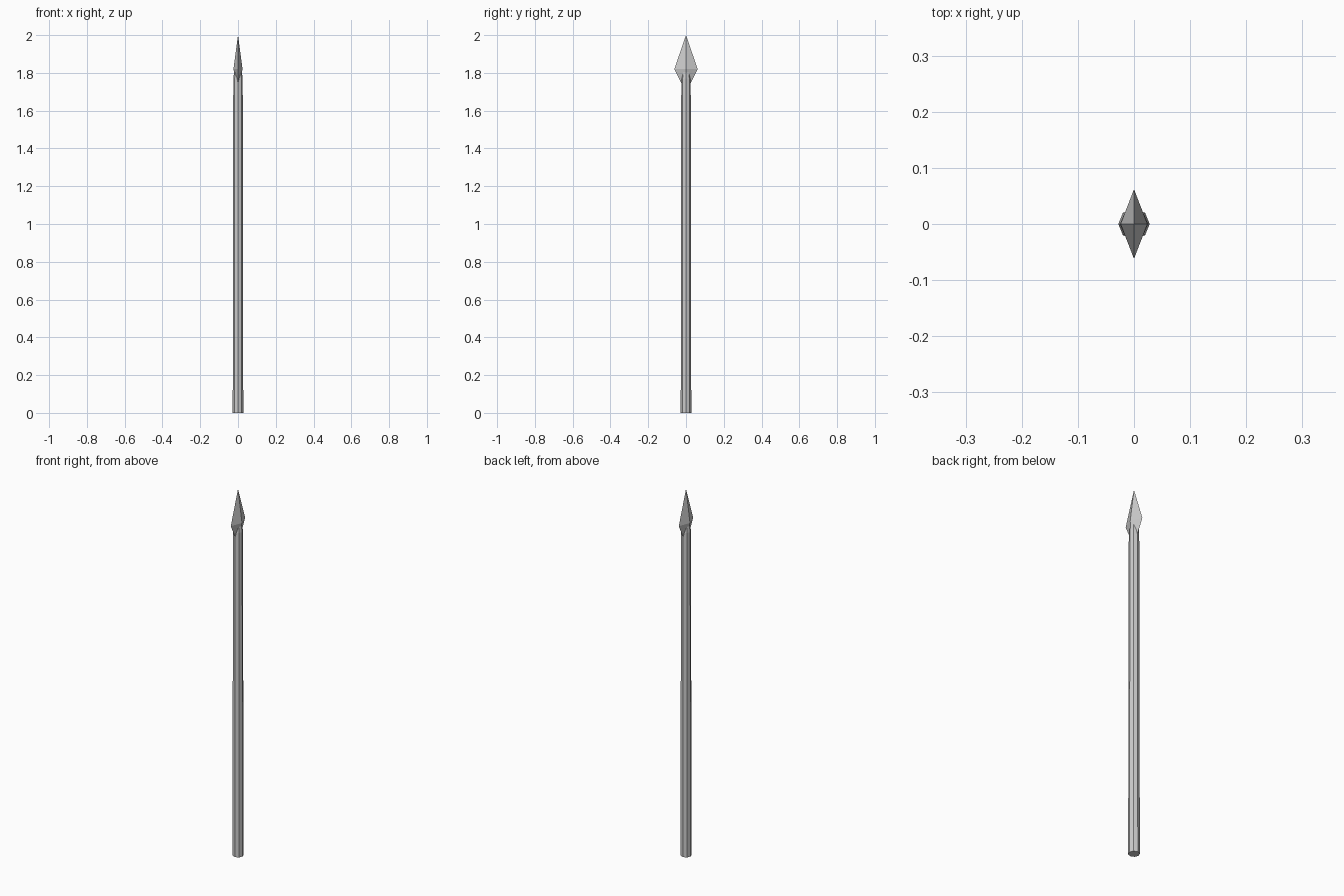
import bpy, bmesh
from math import cos, sin, pi

if "Cube" in bpy.data.objects:
    bpy.data.objects.remove(bpy.data.objects["Cube"])


def loft(name, rings, tip=None):
    """Skin equal-sided rings (rx, ry, z, sides), capping the ends or closing on a tip."""
    bm = bmesh.new()
    loops = []
    for rx, ry, z, n in rings:
        loops.append([bm.verts.new((rx * cos(2 * pi * i / n), ry * sin(2 * pi * i / n), z)) for i in range(n)])
    n = len(loops[0])
    for a, b in zip(loops, loops[1:]):
        for i in range(n):
            j = (i + 1) % n
            bm.faces.new((a[i], a[j], b[j], b[i]))
    bm.faces.new(loops[0][::-1])
    if tip is None:
        bm.faces.new(loops[-1])
    else:
        t = bm.verts.new((0, 0, tip))
        for i in range(n):
            bm.faces.new((loops[-1][i], loops[-1][(i + 1) % n], t))
    bmesh.ops.recalc_face_normals(bm, faces=bm.faces)
    me = bpy.data.meshes.new(name)
    bm.to_mesh(me)
    bm.free()
    ob = bpy.data.objects.new(name, me)
    bpy.context.collection.objects.link(ob)
    return ob


# eight-sided, slightly tapered shaft with a narrowed socket end
loft("shaft", [(0.028, 0.028, 0, 8), (0.025, 0.025, 1.77, 8), (0.018, 0.018, 1.82, 8)])

# diamond-section spear head
loft("spear_head", [(0.008, 0.022, 1.74, 4), (0.024, 0.062, 1.82, 4)], tip=2.0)
